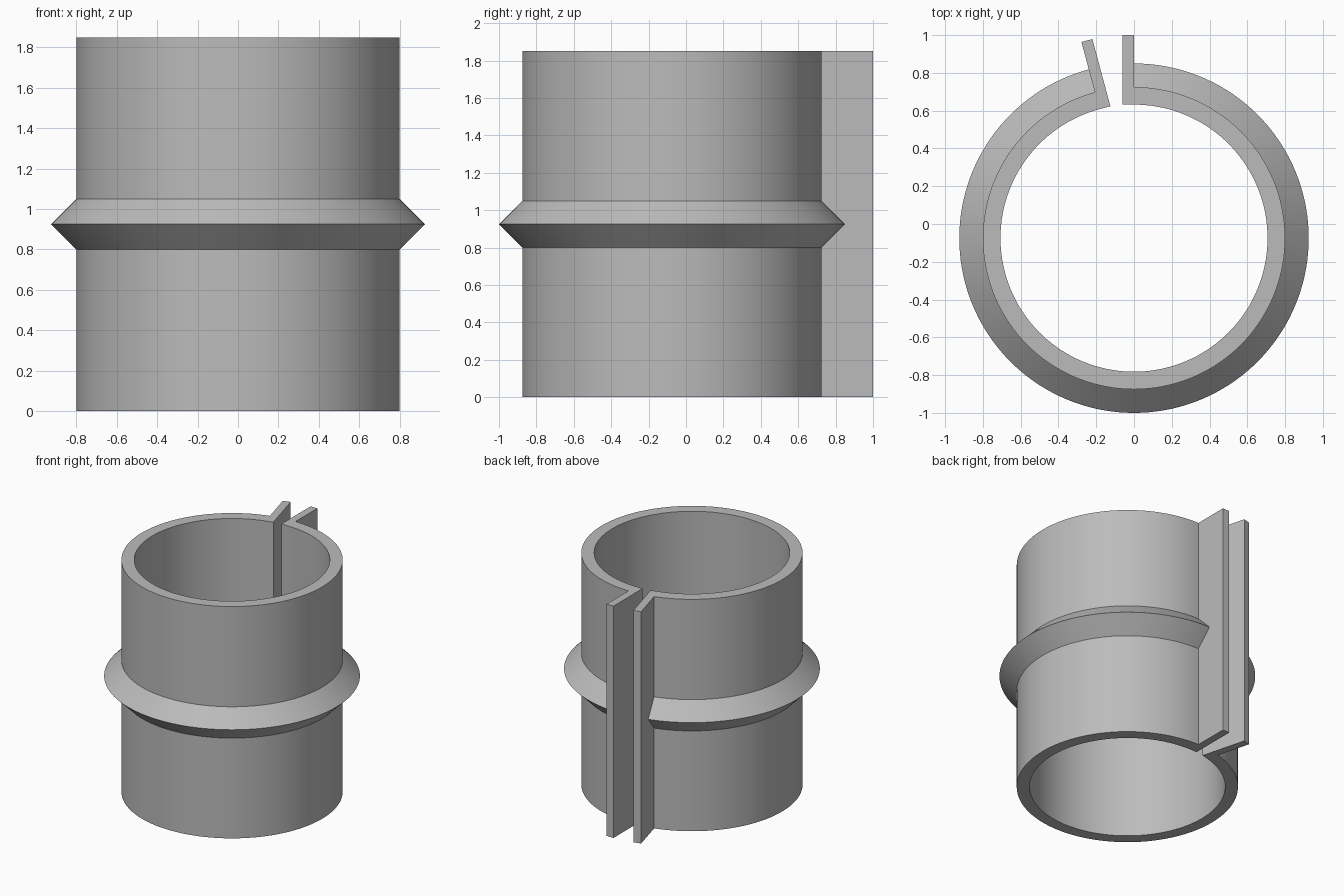
import bpy, bmesh, math
from mathutils import Vector

cube = bpy.data.objects.get("Cube")
if cube:
    bpy.data.objects.remove(cube)

CENTRE_Y = -0.075
INNER, OUTER, TIP = 0.707, 0.8, 1.075
HEIGHT, FLANGE = 1.85, 0.06
RIB = 0.125
STEPS = 138
START, END = math.radians(105), math.radians(450)

grey = bpy.data.materials.new("grey")
grey.use_nodes = True
colour = (0.5, 0.5, 0.5, 1)
grey.diffuse_color = colour
grey.node_tree.nodes["Principled BSDF"].inputs["Base Color"].default_value = colour


def polar(radius, angle, z=0.0, shift=0.0):
    """Point at a radius and angle, shifted along the tangent."""
    x = radius * math.cos(angle) - shift * math.sin(angle)
    y = radius * math.sin(angle) + shift * math.cos(angle)
    return Vector((x, y + CENTRE_Y, z))


def finish(name, bm):
    bmesh.ops.recalc_face_normals(bm, faces=bm.faces)
    mesh = bpy.data.meshes.new(name)
    bm.to_mesh(mesh)
    bm.free()
    mesh.materials.append(grey)
    obj = bpy.data.objects.new(name, mesh)
    bpy.context.collection.objects.link(obj)
    bpy.ops.object.select_all(action='DESELECT')
    obj.select_set(True)
    bpy.context.view_layer.objects.active = obj
    bpy.ops.object.shade_smooth_by_angle(angle=math.radians(25))
    return obj


angles = [START + (END - START) * i / STEPS for i in range(STEPS + 1)]

# Split sleeve: flat C-shaped section with a radial flange at each end, extruded
bm = bmesh.new()
section = [[bm.verts.new(polar(r, a)) for r in (INNER, OUTER)] for a in angles]
for (a, b), (c, d) in zip(section, section[1:]):
    bm.faces.new((a, c, d, b))
for angle, (inner, outer), side in ((START, section[0], -FLANGE),
                                    (END, section[-1], FLANGE)):
    tip = bm.verts.new(polar(TIP, angle))
    gap = [bm.verts.new(polar(r, angle, shift=side)) for r in (INNER, OUTER, TIP)]
    bm.faces.new((inner, outer, gap[1], gap[0]))
    bm.faces.new((outer, tip, gap[2], gap[1]))
bmesh.ops.recalc_face_normals(bm, faces=bm.faces)
top = bmesh.ops.extrude_face_region(bm, geom=bm.faces[:], use_keep_orig=True)
for v in top["geom"]:
    if isinstance(v, bmesh.types.BMVert):
        v.co.z = HEIGHT
finish("split_sleeve", bm)

# Pointed rib around the middle, running from flange to flange
bm = bmesh.new()
mid = HEIGHT / 2
profile = [(OUTER, mid - RIB), (OUTER + RIB, mid), (OUTER, mid + RIB)]
rows = [[bm.verts.new(polar(r, a, z)) for r, z in profile] for a in angles]
for p, q in zip(rows, rows[1:]):
    for i in range(len(profile) - 1):
        bm.faces.new((p[i], q[i], q[i + 1], p[i + 1]))
finish("middle_rib", bm)
